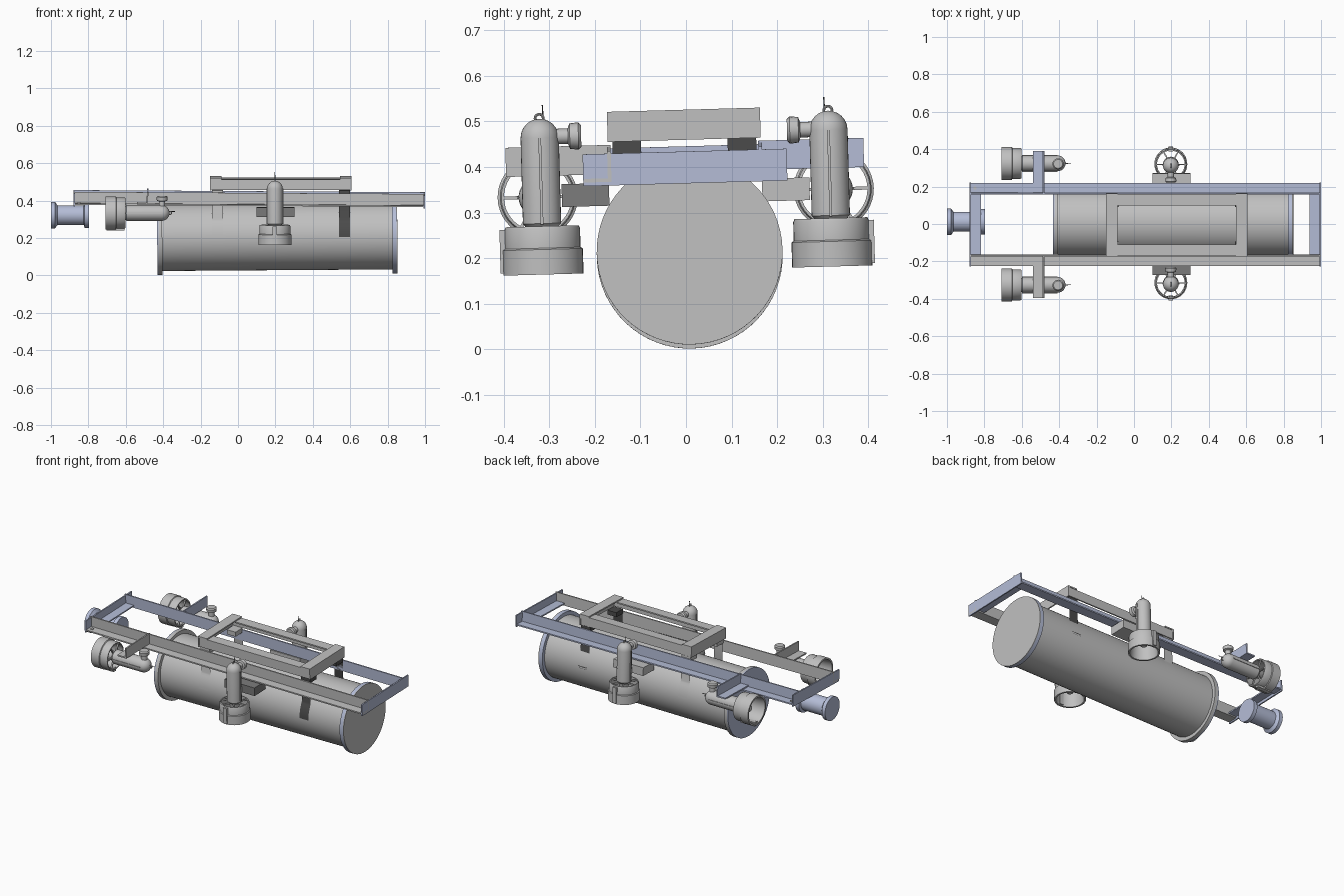
import bpy, bmesh, math
from mathutils import Matrix, Vector

cube = bpy.data.objects.get("Cube")
if cube:
    bpy.data.objects.remove(cube, do_unlink=True)


def material(name, rgb):
    m = bpy.data.materials.new(name)
    m.use_nodes = True
    m.diffuse_color = (*rgb, 1)
    m.node_tree.nodes["Principled BSDF"].inputs["Base Color"].default_value = (*rgb, 1)
    return m


GREY = material("light grey", (0.53, 0.53, 0.53))
BLUE = material("pale blue", (0.46, 0.51, 0.68))
DARK = material("charcoal", (0.07, 0.07, 0.07))
MID = material("mid grey", (0.2, 0.2, 0.2))


def about(point, angle, axis):
    t = Matrix.Translation(point)
    return t @ Matrix.Rotation(math.radians(angle), 4, axis) @ t.inverted()


# The whole vehicle rolls slightly; frame and hull pitch a little too
TILT = about(Vector((0, 0.005, 0.32)), 1.6, 'X')
FRAME = TILT @ about(Vector((0.06, 0, 0.41)), 0.35, 'Y')
HULL = TILT @ about(Vector((0.21, 0, 0.21)), -0.4, 'Y')
parts = []


def finish(bm, name, mat, m):
    bmesh.ops.remove_doubles(bm, verts=bm.verts, dist=1e-5)
    bmesh.ops.recalc_face_normals(bm, faces=bm.faces)
    bm.transform(m)
    me = bpy.data.meshes.new(name)
    bm.to_mesh(me)
    bm.free()
    me.materials.append(mat)
    ob = bpy.data.objects.new(name, me)
    bpy.context.collection.objects.link(ob)
    parts.append(ob)
    return ob


def add_box(bm, x, y, z):
    """Box from (low, high) pairs."""
    size = [abs(b - a) for a, b in (x, y, z)]
    mid = [(a + b) / 2 for a, b in (x, y, z)]
    bmesh.ops.create_cube(bm, size=1, matrix=Matrix.Translation(mid) @ Matrix.Diagonal((*size, 1)))


def boxes(name, mat, m, *ranges):
    bm = bmesh.new()
    for r in ranges:
        add_box(bm, *r)
    return finish(bm, name, mat, m)


def lathe(name, mat, m, profile, closed=False, steps=40):
    """Revolve (radius, height) points about local z."""
    bm = bmesh.new()
    vs = [bm.verts.new((r, 0, h)) for r, h in profile]
    pairs = list(zip(vs, vs[1:])) + ([(vs[-1], vs[0])] if closed else [])
    es = [bm.edges.new(p) for p in pairs]
    bmesh.ops.spin(bm, geom=vs + es, cent=(0, 0, 0), axis=(0, 0, 1),
                   angle=math.tau, steps=steps)
    bmesh.ops.dissolve_degenerate(bm, dist=1e-6, edges=bm.edges)
    return finish(bm, name, mat, m)


def disc(name, mat, m, r, a, b):
    return lathe(name, mat, m, [(0, a), (r, a), (r, b), (0, b)], steps=64)


T = 0.008   # sheet thickness
LOW, HIGH = 0.378, 0.446

# Main hull along x
along = HULL @ Matrix.Translation((0, 0.005, 0.21)) @ Matrix.Rotation(math.pi / 2, 4, 'Y')
disc("hull_tube", GREY, along, 0.182, -0.41, 0.83)
disc("rear_flange", GREY, along, 0.204, -0.425, -0.405)
disc("rear_cap", BLUE, along, 0.204, -0.432, -0.425)
disc("front_flange", BLUE, along, 0.204, 0.825, 0.847)
disc("front_cap", GREY, along, 0.204, 0.847, 0.852)

# Camera pod at the rear
pod = TILT @ Matrix.Translation((0, 0.012, 0.322)) @ Matrix.Rotation(math.pi / 2, 4, 'Y')
lathe("camera_pod", BLUE, pod, [(0, -1), (0.071, -1), (0.071, -0.978), (0.062, -0.972),
      (0.053, -0.965), (0.053, -0.825), (0.068, -0.82), (0.068, -0.797), (0, -0.797)])

# Angle-section frame: upright inner web with a low outer flange
for side, mat, label in ((1, BLUE, "left"), (-1, GREY, "right")):
    inner, outer = side * 0.162, side * 0.222
    boxes(label + "_rail", mat, FRAME,
          ((-0.88, 1), (inner, inner + side * T), (LOW, HIGH)),
          ((-0.88, 1), (inner, outer), (LOW, LOW + T)))
    # Outrigger for the rear thruster
    boxes(label + "_outrigger", mat, FRAME,
          ((-0.488, -0.48), (inner, side * 0.393), (LOW + T, HIGH + 0.004)),
          ((-0.54, -0.48), (inner, side * 0.393), (LOW + T, LOW + 2 * T)))
    # Bracket carrying the vertical thruster
    boxes(label + "_bracket", MID if side < 0 else GREY, TILT,
          ((0.1, 0.303), (side * 0.168, side * 0.272), (0.32, 0.37)))
    # Bolt in the rail flange
    disc(label + "_bolt", GREY, FRAME @ Matrix.Translation((-0.85, side * 0.195, LOW)), 0.009, 0, 0.012)

for name, x, s in (("rear_end_plate", -0.88, 1), ("front_end_plate", 1, -1)):
    boxes(name, BLUE, FRAME,
          ((x, x + s * T), (-0.224, 0.224), (LOW - 0.008, HIGH - 0.006)),
          ((x, x + s * 0.062), (-0.162, 0.162), (LOW + T, LOW + 2 * T)))

# Raised cradle above the frame
B, C = 0.46, 0.526
for label, x, s in (("rear", -0.15, 1), ("front", 0.607, -1)):
    boxes("cradle_" + label + "_beam", GREY, TILT,
          ((x, x + s * T), (-0.168, 0.168), (B, C)),
          ((x, x + s * 0.062), (-0.168, 0.168), (C - T, C)))
for label, s in (("left", 1), ("right", -1)):
    boxes("cradle_" + label + "_beam", GREY, TILT,
          ((-0.142, 0.599), (s * 0.157, s * 0.165), (B + 0.002, C - T)),
          ((-0.09, 0.545), (s * 0.105, s * 0.165), (C - 2 * T, C - T)))


# Straps run from the cradle down and around the hull flank
def strap(name, mat, x0, x1, s):
    bm = bmesh.new()
    R, cz = 0.183, 0.21
    path = [(0.095, B), (0.158, B), (0.158, 0.305)]
    path += [(R * math.cos(a), cz + R * math.sin(a))
             for a in (math.radians(28 - 4 * i) for i in range(8))]
    cols = [[bm.verts.new((x, s * y + 0.004, z)) for y, z in path] for x in (x0, x1)]
    for i in range(len(path) - 1):
        bm.faces.new((cols[0][i], cols[0][i + 1], cols[1][i + 1], cols[1][i]))
    bmesh.ops.solidify(bm, geom=bm.faces[:], thickness=0.006)
    add_box(bm, (x0, x1), (s * 0.095, s * 0.158), (0.432, B))
    finish(bm, name, mat, TILT)


for label, s in (("left", 1), ("right", -1)):
    strap("front_" + label + "_strap", DARK, 0.54, 0.6, s)
    strap("rear_" + label + "_strap", GREY, -0.14, -0.08, s)


# Thruster: duct at local z = 0, motor pointing up z, cable gland toward +x
def thruster(label, m):
    m = TILT @ m
    lathe(label + "_duct", GREY, m, [(0.078, 0), (0.088, 0), (0.088, 0.055), (0.083, 0.058),
          (0.083, 0.1), (0.08, 0.106), (0.074, 0.106), (0.074, 0.05)], closed=True)
    r = 0.042
    dome = [(r * math.cos(a), 0.3 + r * math.sin(a))
            for a in (math.radians(15 * i) for i in range(7))]
    lathe(label + "_motor", GREY, m,
          [(0, 0.035), (0.018, 0.045), (0.026, 0.075), (0.03, 0.1), (r, 0.112)] + dome, steps=32)
    # Guard spokes
    bm = bmesh.new()
    for i in range(6):
        turn = Matrix.Rotation(math.tau * (i + 0.5) / 6, 4, 'Z')
        bmesh.ops.create_cube(bm, size=1, matrix=turn @ Matrix.Translation((0.053, 0, 0.1))
                              @ Matrix.Diagonal((0.054, 0.007, 0.009, 1)))
    finish(bm, label + "_spokes", GREY, m)
    # Clamp ribs on the motor and lug on the duct
    boxes(label + "_ribs", GREY, m,
          ((-0.003, 0.003), (-0.045, 0.045), (0.11, 0.3)),
          ((-0.094, -0.07), (-0.012, 0.012), (0.005, 0.1)))
    # Cable gland
    gland = m @ Matrix.Translation((0, 0, 0.302)) @ Matrix.Rotation(math.pi / 2, 4, 'Y')
    lathe(label + "_gland", GREY, gland, [(0, 0.02), (0.017, 0.02), (0.017, 0.062), (0.028, 0.066),
          (0.03, 0.085), (0.024, 0.091), (0, 0.091)], steps=20)
    # Lifting eye and pin
    eye = m @ Matrix.Translation((0, 0, 0.343)) @ Matrix.Rotation(math.pi / 2, 4, 'X')
    ring = [(0.009 + 0.003 * math.cos(math.tau * i / 8), 0.003 * math.sin(math.tau * i / 8))
            for i in range(8)]
    lathe(label + "_eye", GREY, eye, ring, closed=True, steps=16)
    disc(label + "_pin", DARK, m @ Matrix.Translation((0.008, 0, 0)), 0.0015, 0.335, 0.372)


for label, s in (("left", 1), ("right", -1)):
    inward = Matrix.Rotation(-s * math.pi / 2, 4, 'Z')
    thruster(label + "_vertical_thruster", Matrix.Translation((0.197, s * 0.317, 0.173)) @ inward)
    # Local z becomes +x, local x becomes +z
    lying = Matrix(((0, 0, 1, 0), (0, -1, 0, 0), (1, 0, 0, 0), (0, 0, 0, 1)))
    thruster(label + "_rear_thruster", Matrix.Translation((-0.708, s * 0.325, 0.343)) @ lying)

# Smooth round parts while keeping edges crisp
bpy.ops.object.select_all(action='DESELECT')
for ob in parts:
    ob.select_set(True)
bpy.context.view_layer.objects.active = parts[0]
bpy.ops.object.shade_smooth_by_angle(angle=math.radians(35))
